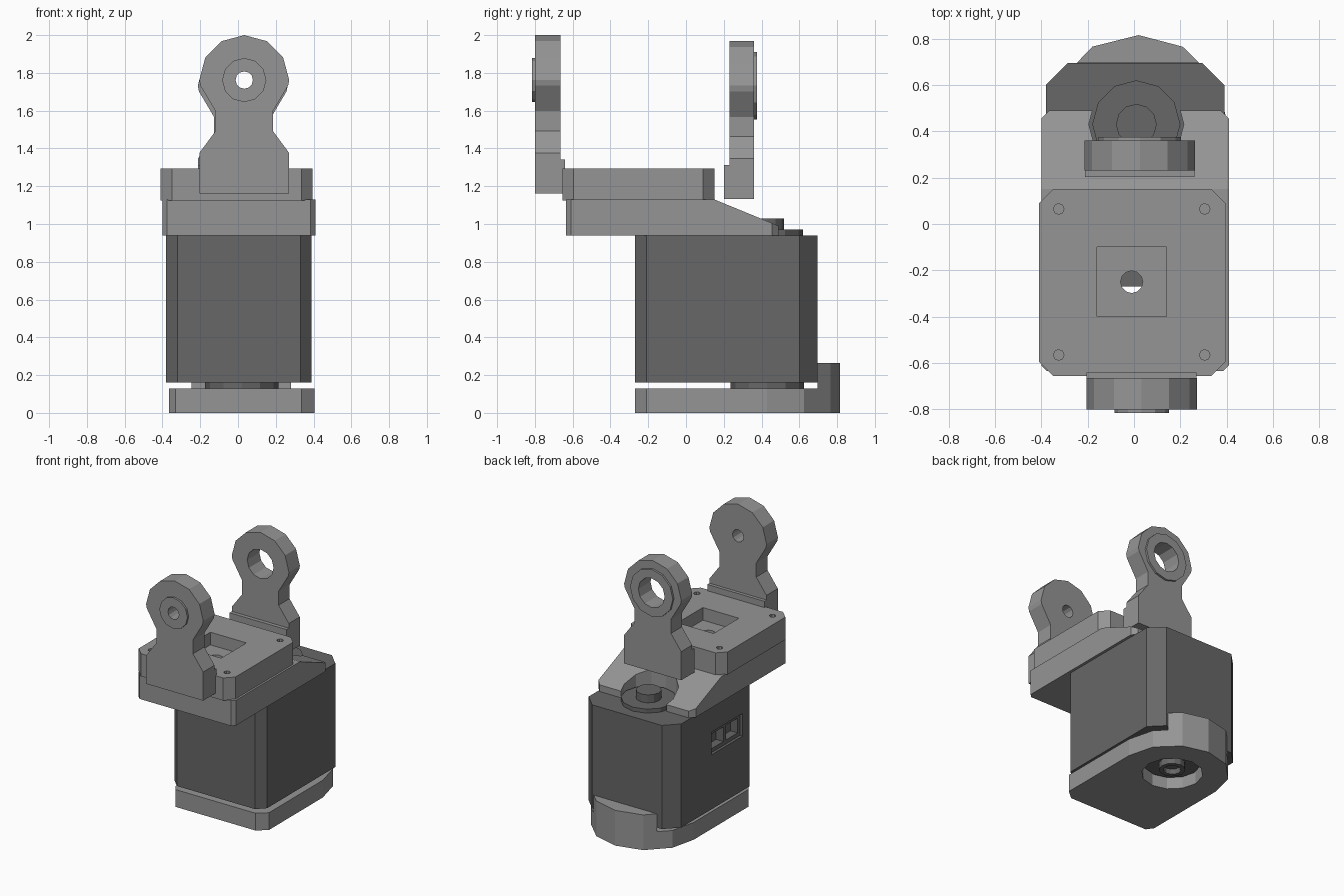
import bpy, bmesh, math
from mathutils import Vector

cube = bpy.data.objects.get("Cube")
if cube:
    bpy.data.objects.remove(cube)


def material(name, value):
    m = bpy.data.materials.new(name)
    m.use_nodes = True
    m.diffuse_color = (value, value, value, 1)
    m.node_tree.nodes["Principled BSDF"].inputs["Base Color"].default_value = (value, value, value, 1)
    return m


light = material("light grey", 0.30)
dark = material("dark grey", 0.135)


def prism(name, pts, lo, hi, mat=None, axis="z"):
    """Extrude a flat outline along an axis (outline is in the other two)."""
    place = {"x": lambda a, b, h: (h, a, b),
             "y": lambda a, b, h: (a, h, b),
             "z": lambda a, b, h: (a, b, h)}[axis]
    bm = bmesh.new()
    face = bm.faces.new([bm.verts.new(place(a, b, lo)) for a, b in pts])
    ext = bmesh.ops.extrude_face_region(bm, geom=[face])
    verts = [v for v in ext["geom"] if isinstance(v, bmesh.types.BMVert)]
    bmesh.ops.translate(bm, verts=verts, vec=Vector(place(0, 0, hi - lo)))
    bmesh.ops.recalc_face_normals(bm, faces=bm.faces)
    mesh = bpy.data.meshes.new(name)
    bm.to_mesh(mesh)
    bm.free()
    if mat:
        mesh.materials.append(mat)
    ob = bpy.data.objects.new(name, mesh)
    bpy.context.scene.collection.objects.link(ob)
    return ob


def ring(cx, cy, r, n=12):
    step = math.tau / n
    return [(cx + r * math.cos(i * step), cy + r * math.sin(i * step)) for i in range(n)]


def rect(x0, x1, y0, y1, front=0.0, back=0.0):
    """Rectangle outline with separate corner chamfers at its two ends."""
    f, b = front, back
    pts = [(x0, y0 + f), (x0 + f, y0), (x1 - f, y0), (x1, y0 + f),
           (x1, y1 - b), (x1 - b, y1), (x0 + b, y1), (x0, y1 - b)]
    return list(dict.fromkeys(pts))


def cut(ob, cutters):
    for c in cutters:
        c.hide_render = True
        mod = ob.modifiers.new("cut", "BOOLEAN")
        mod.operation = "DIFFERENCE"
        mod.solver = "EXACT"
        mod.object = c
        bpy.context.view_layer.objects.active = ob
        bpy.ops.object.modifier_apply(modifier=mod.name)
        bpy.data.objects.remove(c)


AX, AY = 0.01, 0.43   # shaft position

# Motor body with a two-pin socket in one side
body = prism("motor_body", rect(-0.38, 0.39, -0.27, 0.695, 0.06, 0.095), 0.16, 0.94, dark)
cut(body, [prism("socket_recess", rect(-0.13, 0.24, 0.57, 0.74), -0.5, -0.36, axis="x")])
cut(body, [prism("socket_pin", rect(y, y + 0.14, 0.60, 0.71), -0.5, -0.30, axis="x")
           for y in (-0.10, 0.07)])

# Base plate, rounded at the back, with a raised back rim
base_back = [(0.405, 0.43), (0.355, 0.625), (0.28, 0.697), (0.21, 0.765), (0.02, 0.815),
             (-0.18, 0.765), (-0.245, 0.697), (-0.32, 0.62), (-0.365, 0.43)]
base_front = [(-0.365, -0.22), (-0.33, -0.27), (0.335, -0.27), (0.405, -0.21)]
base = prism("base_plate", base_front + base_back, 0, 0.13, light)
cut(base, [prism("base_hole", ring(AX + 0.01, AY, 0.21), -0.1, 0.3)])
prism("base_rim", [p for p in base_back if p[1] > 0.69], 0.13, 0.265, light)

# Shaft horns below and above the body
prism("lower_horn", ring(AX + 0.01, AY, 0.195), 0.08, 0.16, dark)
hub = prism("lower_hub", ring(AX + 0.01, AY, 0.09), 0.03, 0.09, dark)
cut(hub, [prism("hub_bore", ring(AX + 0.01, AY, 0.06), 0, 0.07)])
prism("upper_horn", ring(AX, AY, 0.19), 0.94, 0.97, dark)
prism("upper_hub", ring(AX, AY, 0.088), 0.97, 1.03, dark)

# Cover sloping down to two prongs around the upper horn
cover = prism("cover", rect(-0.40, 0.41, -0.635, 0.49, 0.025, 0.035), 0.94, 1.13, light)
cut(cover, [
    prism("slope", [(0.15, 1.13), (0.6, 0.945), (0.6, 1.3), (0.15, 1.3)], -1, 1, axis="x"),
    prism("horn_clearance", ring(AX, AY, 0.205), 0.9, 1.3),
    prism("cable_hole", ring(-0.01, -0.25, 0.048), 0.9, 1.3),
])

# Mounting plate with a square pocket and four screw holes
plate = prism("mounting_plate", rect(-0.41, 0.395, -0.655, 0.15, 0.06, 0.06), 1.125, 1.295, light)
cut(plate, [
    prism("pocket", rect(-0.16, 0.14, -0.40, -0.10), 1.20, 1.4),
    prism("plate_cable_hole", ring(-0.01, -0.25, 0.048), 1.0, 1.4),
])
cut(plate, [prism("screw_hole", ring(x, y, 0.023, 8), 1.2, 1.4)
            for x in (-0.325, 0.305) for y in (-0.565, 0.065)])


def bracket(name, cx, bottom, y0, y1, foot, boss, boss_r, bore_r):
    """Upright ear: foot, narrow neck and twelve-sided head with a bore."""
    cz = bottom + 0.6
    half = [(0.237, 0), (0.237, 0.215), (0.152, 0.33), (0.152, 0.435), (0.232, 0.57)]
    right = [(cx + x, bottom + z) for x, z in half]
    left = [(cx - x, bottom + z) for x, z in reversed(half)]
    head = ring(cx, cz, 0.238)[:7]
    ear = prism(name, right + head + left, y0, y1, light, "y")
    collar = prism(name + "_collar", ring(cx, cz, boss_r), *boss, light, "y")
    for ob in (ear, collar):
        cut(ob, [prism("bore", ring(cx, cz, bore_r), -1, 1, axis="y")])
    prism(name + "_foot", rect(cx - 0.237, cx + 0.237, bottom, bottom + 0.18), *foot, light, "y")


bracket("front_bracket", 0.033, 1.162, -0.80, -0.665, (-0.665, -0.64), (-0.815, -0.80), 0.117, 0.046)
bracket("rear_bracket", 0.025, 1.132, 0.23, 0.36, (0.202, 0.23), (0.36, 0.375), 0.178, 0.11)
